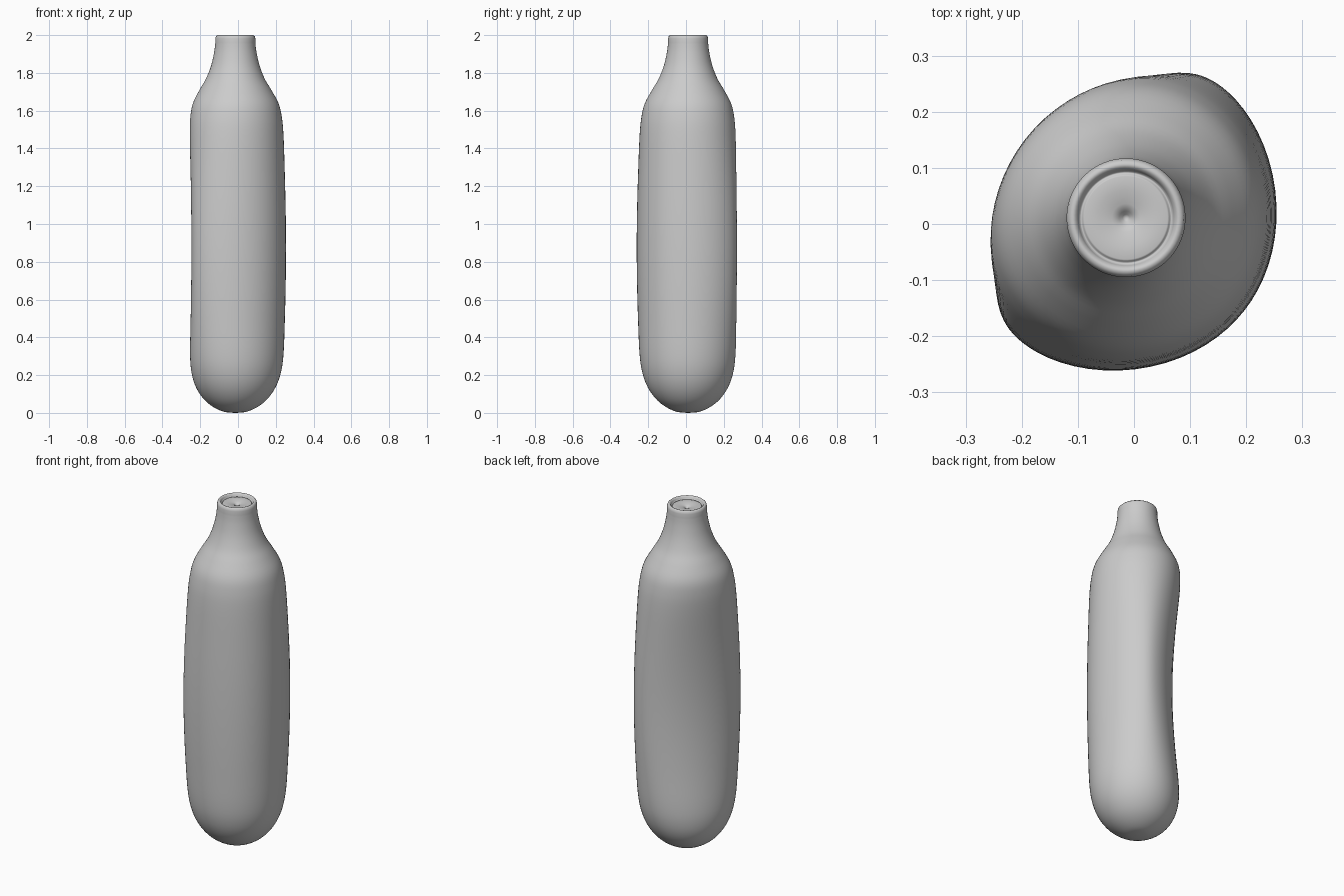
import bpy, bmesh, math

if "Cube" in bpy.data.objects:
    bpy.data.objects.remove(bpy.data.objects["Cube"])

SEG = 72
DENT_DIR = math.radians(142)      # direction of the squeezed side
REST = (0.247, 0.018, 0.0, 0.0)   # support-function terms, round bottle
SQUEEZED = (0.258, -0.011, -0.031, -0.012)  # flattened mid body

# outer wall (radius, height) from base to mouth
WALL = [(0.0, 0.0), (0.06, 0.006), (0.12, 0.033), (0.17, 0.075), (0.21, 0.135),
        (0.235, 0.21), (0.246, 0.31), (0.247, 0.5), (0.247, 0.75), (0.247, 1.0),
        (0.247, 1.25), (0.247, 1.47), (0.241, 1.57), (0.226, 1.64), (0.19, 1.71),
        (0.155, 1.77), (0.128, 1.84), (0.112, 1.91), (0.106, 1.96)]
# rounded lip, groove and dimpled cap
MOUTH = [(0.106, 1.982), (0.103, 1.994), (0.096, 2.0), (0.09, 1.998), (0.085, 1.99),
         (0.082, 1.978), (0.079, 1.978), (0.077, 1.984), (0.074, 1.985), (0.05, 1.983),
         (0.025, 1.979), (0.012, 1.973), (0.006, 1.96), (0.0, 1.958)]


def spline(pts, steps):
    """Catmull-Rom interpolation of a profile."""
    out = []
    for i in range(len(pts) - 1):
        p = [pts[max(0, min(len(pts) - 1, i + k))] for k in (-1, 0, 1, 2)]
        for s in range(steps):
            t = s / steps
            out.append(tuple(0.5 * (2 * b + (c - a) * t + (2 * a - 5 * b + 4 * c - d) * t * t
                                    + (3 * b - a - 3 * c + d) * t ** 3)
                             for a, b, c, d in zip(*p)))
    return out + [pts[-1]]


def section_point(phi, r, z):
    """Point on the cross-section: round, blended towards a squeezed D shape."""
    f = max(0.0, math.sin(math.pi * min(max(z, 0), 1.75) / 1.75)) ** 1.3
    k = r / 0.247
    c = [a + (b - a) * f for a, b in zip(REST, SQUEEZED)]
    h = k * (c[0] + (c[1] - REST[1]) * math.cos(phi)
             + c[2] * math.cos(2 * phi) + c[3] * math.cos(3 * phi))
    dh = -k * ((c[1] - REST[1]) * math.sin(phi)
               + 2 * c[2] * math.sin(2 * phi) + 3 * c[3] * math.sin(3 * phi))
    u = h * math.cos(phi) - dh * math.sin(phi) + REST[1]
    v = h * math.sin(phi) + dh * math.cos(phi)
    ca, sa = math.cos(DENT_DIR), math.sin(DENT_DIR)
    return (u * ca - v * sa, u * sa + v * ca, z)


# lofted bottle
profile = spline(WALL, 4) + MOUTH
bm = bmesh.new()
rings = []
for r, z in profile[1:-1]:
    rings.append([bm.verts.new(section_point(2 * math.pi * i / SEG, r, z)) for i in range(SEG)])
bottom = bm.verts.new(section_point(0, 0, profile[0][1]))
top = bm.verts.new(section_point(0, 0, profile[-1][1]))
for i in range(SEG):
    j = (i + 1) % SEG
    bm.faces.new((bottom, rings[0][j], rings[0][i]))
    bm.faces.new((top, rings[-1][i], rings[-1][j]))
    for a, b in zip(rings, rings[1:]):
        bm.faces.new((a[i], a[j], b[j], b[i]))
bmesh.ops.recalc_face_normals(bm, faces=bm.faces)
for face in bm.faces:
    face.smooth = True
mesh = bpy.data.meshes.new("squeezed_bottle")
bm.to_mesh(mesh)
bm.free()
bottle = bpy.data.objects.new("squeezed_bottle", mesh)
bpy.context.collection.objects.link(bottle)
